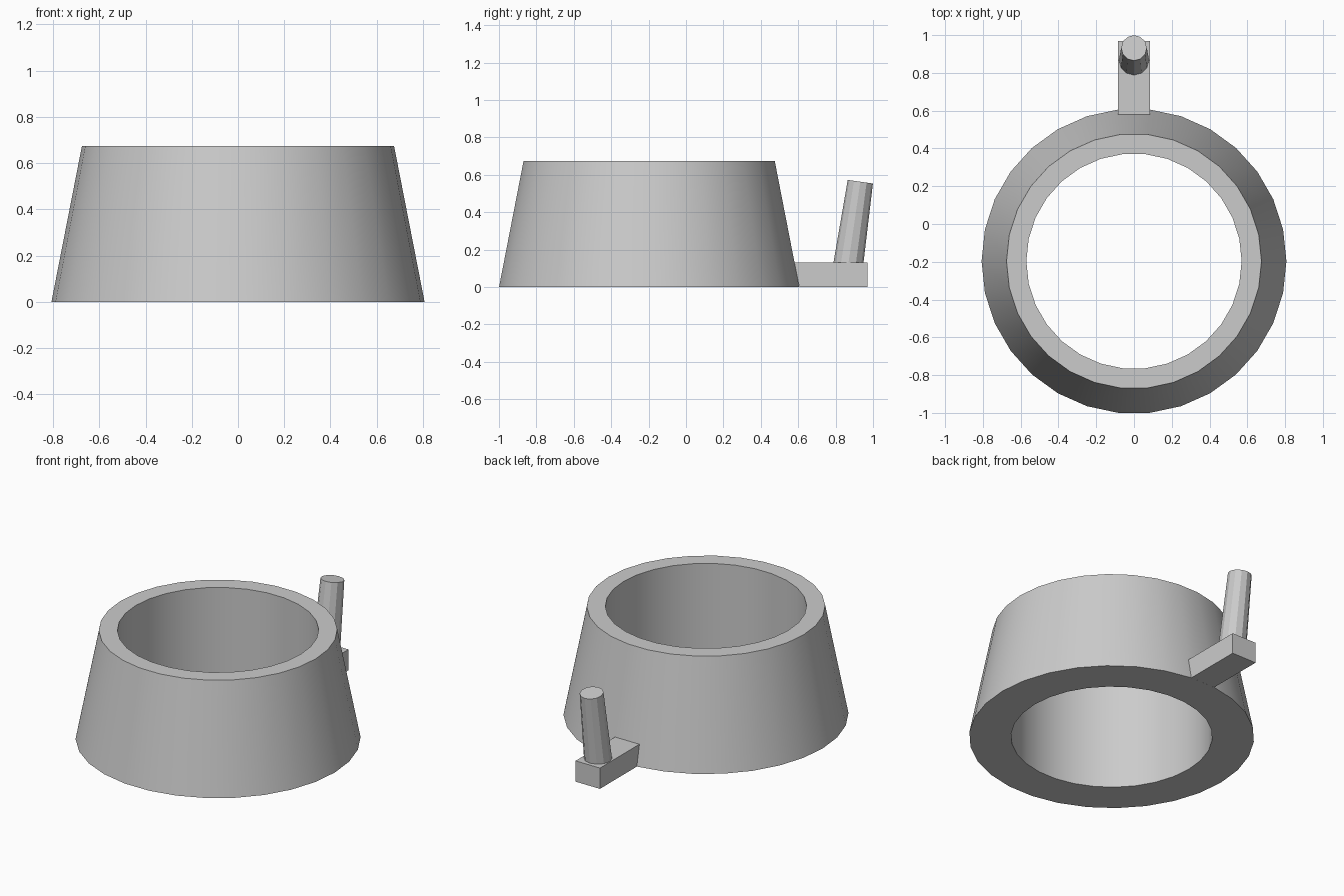
import bpy
import bmesh
from math import cos, sin, pi, radians
from mathutils import Vector

cube = bpy.data.objects.get("Cube")
if cube:
    bpy.data.objects.remove(cube, do_unlink=True)

# Single plain grey
GREY = (0.6, 0.6, 0.6, 1.0)
grey = bpy.data.materials.new("plain_grey")
grey.use_nodes = True
grey.diffuse_color = GREY
grey.node_tree.nodes["Principled BSDF"].inputs["Base Color"].default_value = GREY

SIDES = 30
CENTRE_Y = -0.197
HEIGHT = 0.675
R_BOTTOM, R_TOP, R_BORE = 0.807, 0.675, 0.57


def finish(name, bm, angle):
    bmesh.ops.recalc_face_normals(bm, faces=bm.faces)
    mesh = bpy.data.meshes.new(name)
    bm.to_mesh(mesh)
    bm.free()
    mesh.materials.append(grey)
    obj = bpy.data.objects.new(name, mesh)
    bpy.context.collection.objects.link(obj)
    bpy.ops.object.select_all(action="DESELECT")
    obj.select_set(True)
    bpy.context.view_layer.objects.active = obj
    bpy.ops.object.shade_smooth_by_angle(angle=radians(angle))
    return obj


def bridge(bm, a, b):
    for i in range(len(a)):
        j = (i + 1) % len(a)
        bm.faces.new((a[i], a[j], b[j], b[i]))


# Tapered ring with a straight bore
bm = bmesh.new()
section = [(R_BOTTOM, 0), (R_TOP, HEIGHT), (R_BORE, HEIGHT), (R_BORE, 0)]
loops = []
for r, z in section:
    turns = [2 * pi * i / SIDES for i in range(SIDES)]
    loops.append([bm.verts.new((r * cos(t), CENTRE_Y + r * sin(t), z)) for t in turns])
for k in range(len(loops)):
    bridge(bm, loops[k], loops[(k + 1) % len(loops)])
finish("tapered_ring", bm, 30)

# Handle arm, flush against the rear facet of the ring
ARM_TOP = 0.13
arm_half = R_BOTTOM * sin(pi / SIDES)
bm = bmesh.new()
outline = [(0.606, 0), (0.97, 0), (0.97, ARM_TOP), (0.58, ARM_TOP)]
ends = [[bm.verts.new((x, y, z)) for y, z in outline] for x in (-arm_half, arm_half)]
bridge(bm, *ends)
for end in ends:
    bm.faces.new(end)
finish("handle_arm", bm, 20)

# Leaning, slightly tapered peg on the arm
base, tip = Vector((0, 0.866, 0.11)), Vector((0, 0.932, 0.563))
axis = tip - base
bm = bmesh.new()
bmesh.ops.create_cone(bm, cap_ends=True, segments=12, radius1=0.08,
                      radius2=0.068, depth=axis.length)
peg = finish("handle_peg", bm, 20)
peg.location = (base + tip) / 2
peg.rotation_euler = axis.to_track_quat("Z", "Y").to_euler()
